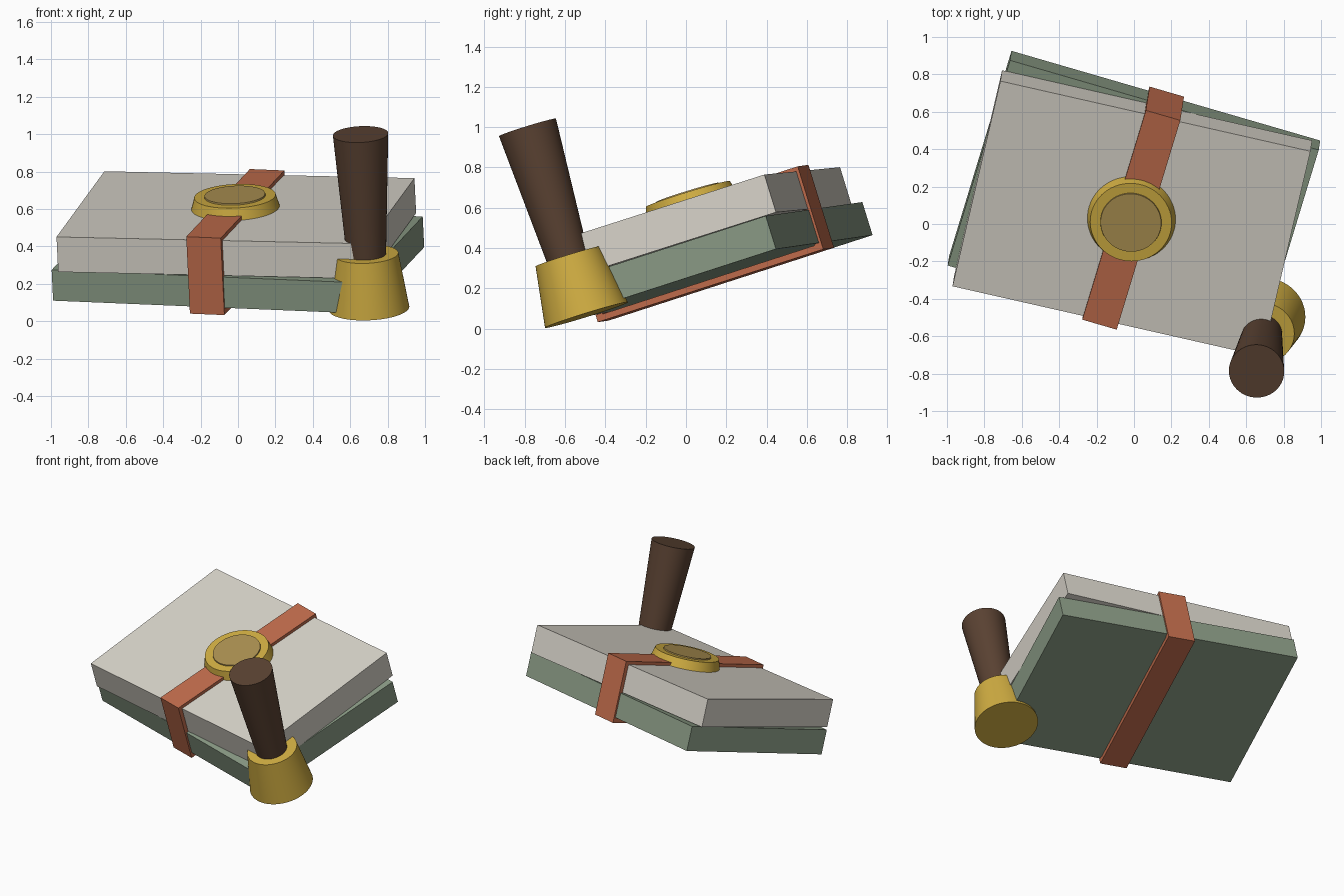
import bpy
import bmesh
from math import radians
from mathutils import Euler, Matrix, Vector

cube = bpy.data.objects.get("Cube")
if cube:
    bpy.data.objects.remove(cube, do_unlink=True)

# Everything is built upright in a local frame, then tilted as one group
FRAME = Matrix.Translation((0.0035, 0.1375, 0.2525)) @ Euler(
    (radians(17.2), radians(2.3), radians(-16.2))).to_matrix().to_4x4()


def material(name, rgb):
    mat = bpy.data.materials.new(name)
    mat.use_nodes = True
    color = (*rgb, 1.0)
    mat.diffuse_color = color
    mat.node_tree.nodes["Principled BSDF"].inputs["Base Color"].default_value = color
    return mat


bone = material("pale_stone", (0.69, 0.66, 0.59))
green = material("sage_green", (0.255, 0.328, 0.235))
gold = material("gold", (0.63, 0.418, 0.054))
leather = material("rust_leather", (0.527, 0.15, 0.072))
brown = material("dark_wood", (0.102, 0.054, 0.032))
bronze = material("dull_bronze", (0.413, 0.283, 0.084))


def finish(name, bm, mat, smooth=False):
    bmesh.ops.recalc_face_normals(bm, faces=bm.faces)
    mesh = bpy.data.meshes.new(name)
    bm.to_mesh(mesh)
    bm.free()
    mesh.materials.append(mat)
    obj = bpy.data.objects.new(name, mesh)
    bpy.context.collection.objects.link(obj)
    obj.matrix_world = FRAME
    if smooth:
        bpy.ops.object.select_all(action="DESELECT")
        obj.select_set(True)
        bpy.context.view_layer.objects.active = obj
        bpy.ops.object.shade_smooth_by_angle(angle=radians(35))
    return obj


def slab(name, width, depth, low, high, turn, mat):
    bm = bmesh.new()
    place = (Matrix.Translation((0, 0, (low + high) / 2))
             @ Matrix.Rotation(radians(turn), 4, "Z")
             @ Matrix.Diagonal((width, depth, high - low, 1)))
    bmesh.ops.create_cube(bm, size=1, matrix=place)
    return finish(name, bm, mat)


def cone(name, x, y, low, high, r_low, r_high, mat):
    bm = bmesh.new()
    bmesh.ops.create_cone(bm, cap_ends=True, segments=64, radius1=r_low,
                          radius2=r_high, depth=high - low,
                          matrix=Matrix.Translation((x, y, (low + high) / 2)))
    return finish(name, bm, mat, smooth=True)


def band(name, width, outer, inner, mat):
    # Rectangular loop in the y-z plane, extruded across x
    bm = bmesh.new()
    loops = []
    for half, low, high in (outer, inner):
        corners = ((-half, low), (half, low), (half, high), (-half, high))
        loops.append([bm.verts.new((-width / 2, y, z)) for y, z in corners])
    out, inn = loops
    faces = [bm.faces.new((out[i], out[i - 1], inn[i - 1], inn[i])) for i in range(4)]
    ext = bmesh.ops.extrude_face_region(bm, geom=faces, use_keep_orig=True)
    moved = [g for g in ext["geom"] if isinstance(g, bmesh.types.BMVert)]
    bmesh.ops.translate(bm, verts=moved, vec=Vector((width, 0, 0)))
    return finish(name, bm, mat)


# Two stacked slabs, the upper one slightly turned
slab("lower_slab", 1.72, 1.2, 0.0, 0.172, 0, green)
slab("upper_slab", 1.70, 1.18, 0.176, 0.372, 3.6, bone)

# Strap wrapped around both slabs
band("strap", 0.192, (0.612, -0.037, 0.394), (0.575, -0.006, 0.36), leather)

# Round clasp with an inner disc
cone("clasp", 0, 0, 0.368, 0.436, 0.237, 0.218, gold)
cone("clasp_disc", 0, 0, 0.43, 0.444, 0.165, 0.162, bronze)

# Corner socket holding a flared handle
cone("socket", 0.853, -0.438, -0.022, 0.283, 0.215, 0.17, gold)
cone("handle", 0.853, -0.443, 0.24, 0.955, 0.103, 0.148, brown)
